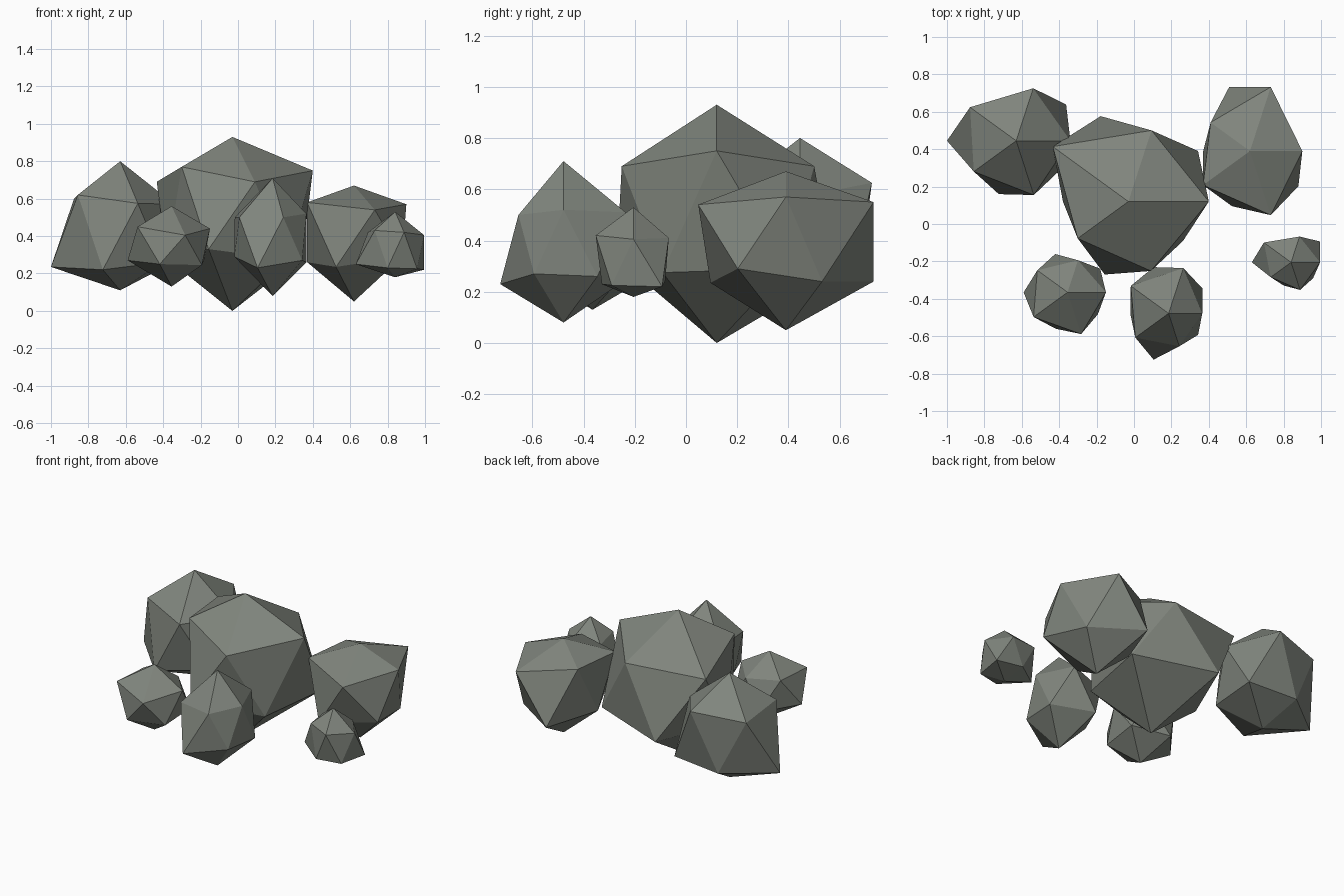
import bpy
import bmesh
import math

# Remove the default object only
default_cube = bpy.data.objects.get("Cube")
if default_cube:
    bpy.data.objects.remove(default_cube, do_unlink=True)

# Single stone colour
stone = bpy.data.materials.new("grey_green_stone")
stone.use_nodes = True
stone_colour = (0.216, 0.235, 0.205, 1)
stone.diffuse_color = stone_colour
shader = next(n for n in stone.node_tree.nodes if n.type == "BSDF_PRINCIPLED")
shader.inputs["Base Color"].default_value = stone_colour
shader.inputs["Roughness"].default_value = 0.9


def boulder(name, centre, peak, base, upper_reach, upper_height, lower_reach, lower_height):
    """Chip a coarse icosphere into a boulder. Sizes are in hundredths of a unit.

    The upper ring of corners starts at +x, the lower ring is turned half a
    step; each corner gets its own reach from the axis and its own height.
    """
    bm = bmesh.new()
    bmesh.ops.create_icosphere(bm, subdivisions=1, radius=1)
    step = math.tau / 5
    for v in bm.verts:
        if math.hypot(v.co.x, v.co.y) < 0.1:
            # Poles
            v.co = (0, 0, peak if v.co.z > 0 else base)
            continue
        # Corners of the two rings
        angle = math.atan2(v.co.y, v.co.x) % math.tau
        if v.co.z > 0:
            corner = round(angle / step) % 5
            reach, height = upper_reach[corner], upper_height[corner]
        else:
            corner = round(angle / step - 0.5) % 5
            reach, height = lower_reach[corner], lower_height[corner]
        v.co = (reach * math.cos(angle), reach * math.sin(angle), height)
    bmesh.ops.scale(bm, vec=(0.01, 0.01, 0.01), verts=bm.verts)
    bmesh.ops.recalc_face_normals(bm, faces=bm.faces)

    mesh = bpy.data.meshes.new(name)
    bm.to_mesh(mesh)
    bm.free()
    mesh.materials.append(stone)
    rock = bpy.data.objects.new(name, mesh)
    rock.location = (centre[0], centre[1], 0)
    bpy.context.collection.objects.link(rock)
    return rock


# Large middle boulder
boulder("main_boulder", centre=(-0.03, 0.12), peak=93, base=0,
        upper_reach=(43, 40, 50, 33.5, 39), upper_height=(75, 69, 69, 77, 69),
        lower_reach=(46, 48, 35, 41, 36), lower_height=(29, 27, 28, 33, 27.5))

# Two medium boulders at the back
boulder("back_left_boulder", centre=(0.62, 0.39), peak=67, base=5,
        upper_reach=(28, 36, 26, 31, 36), upper_height=(57, 55, 58, 58, 54),
        lower_reach=(24, 36, 25, 31, 32), lower_height=(24, 24, 26, 23.5, 29))
boulder("back_right_boulder", centre=(-0.63, 0.445), peak=80, base=11,
        upper_reach=(29, 29.5, 30.5, 28, 30.5), upper_height=(57, 62.5, 60, 62, 57.5),
        lower_reach=(33, 24, 37, 30, 28), lower_height=(25, 24, 23.5, 22, 26))

# Small stones at the front
boulder("front_right_stone", centre=(-0.355, -0.365), peak=56, base=13,
        upper_reach=(20.5, 18, 20, 22.5, 23.5), upper_height=(44, 43, 45, 45, 40.5),
        lower_reach=(21.5, 21.5, 23.5, 20.5, 20), lower_height=(27, 25, 27, 25, 24.5))
boulder("front_middle_stone", centre=(0.185, -0.478), peak=71, base=8,
        upper_reach=(18, 25.5, 25, 22, 18.5), upper_height=(52, 51, 50, 50, 50),
        lower_reach=(22.5, 26, 20.5, 26, 19.5), lower_height=(26, 25, 29, 23, 27))
boulder("front_left_stone", centre=(0.84, -0.205), peak=53, base=18,
        upper_reach=(15.5, 14.5, 18, 13.5, 15.5), upper_height=(40.5, 41, 42, 43, 42),
        lower_reach=(19, 13, 21, 13, 14.5), lower_height=(22, 24, 25, 23, 22.5))
